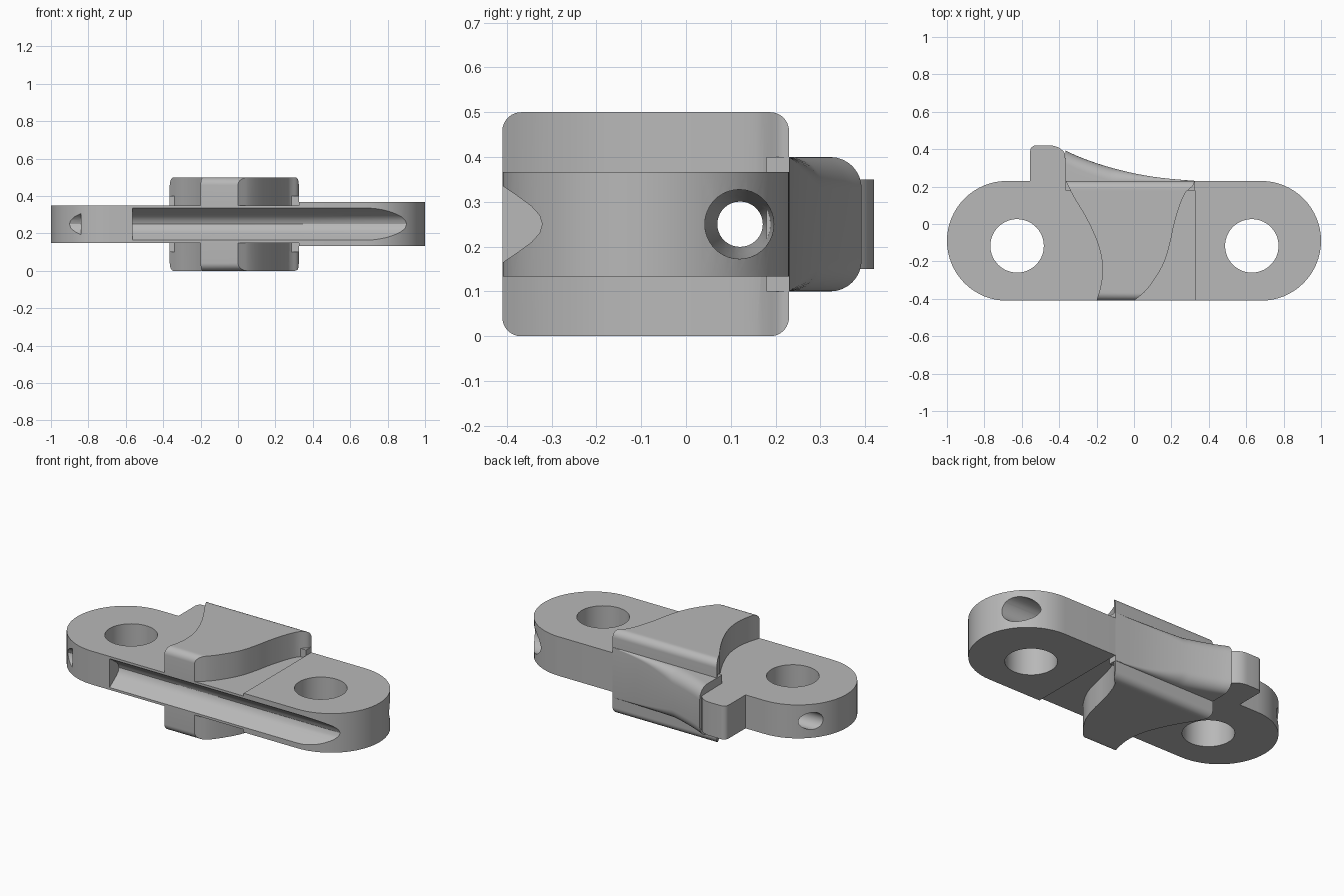
import bpy, bmesh, math

cube = bpy.data.objects.get("Cube")
if cube:
    bpy.data.objects.remove(cube, do_unlink=True)

metal = bpy.data.materials.new("plain_grey")
metal.use_nodes = True
GREY = (0.48, 0.48, 0.48, 1)
metal.diffuse_color = GREY
metal.node_tree.nodes["Principled BSDF"].inputs["Base Color"].default_value = GREY

MID = 0.25            # height of the symmetry plane
BACK, FRONT = 0.23, -0.41


def loft(name, rings):
    """Skin a list of equal-sized closed rings and cap both ends."""
    bm = bmesh.new()
    loops = [[bm.verts.new(p) for p in ring] for ring in rings]
    n = len(loops[0])
    for a, b in zip(loops, loops[1:]):
        for i in range(n):
            j = (i + 1) % n
            bm.faces.new((a[i], a[j], b[j], b[i]))
    bm.faces.new(loops[0])
    bm.faces.new(loops[-1])
    bmesh.ops.recalc_face_normals(bm, faces=bm.faces)
    mesh = bpy.data.meshes.new(name)
    bm.to_mesh(mesh)
    bm.free()
    mesh.materials.append(metal)
    obj = bpy.data.objects.new(name, mesh)
    bpy.context.collection.objects.link(obj)
    return obj


def plate(name, outline, half):
    return loft(name, [[(x, y, MID + s * half) for x, y in outline] for s in (-1, 1)])


def arc(cx, cy, r, a0, a1, n=32):
    angles = [math.radians(a0 + (a1 - a0) * i / n) for i in range(n + 1)]
    return [(cx + r * math.cos(a), cy + r * math.sin(a)) for a in angles]


def smooth_curve(points, t):
    """Cubic interpolation of (position, value) pairs."""
    k = 0
    while k < len(points) - 2 and t > points[k + 1][0]:
        k += 1
    (x0, v0), (x1, v1) = points[k], points[k + 1]

    def slope(i):
        a, b = points[max(i - 1, 0)], points[min(i + 1, len(points) - 1)]
        return (b[1] - a[1]) / (b[0] - a[0])
    h = x1 - x0
    u = (t - x0) / h
    return ((2*u**3 - 3*u**2 + 1) * v0 + (u**3 - 2*u**2 + u) * h * slope(k)
            + (3*u**2 - 2*u**3) * v1 + (u**3 - u**2) * h * slope(k + 1))


# Thin half of the link, with the stop tab at its back
stop_tab = arc(-0.45, 0.32, 0.1, 35, 90, 8) + arc(-0.525, 0.39, 0.03, 90, 180, 6)
thin_outline = ([(0.325, FRONT), (0.325, BACK), (-0.365, BACK)] + stop_tab
                + [(-0.555, BACK)] + arc(-0.68, -0.09, 0.32, 90, 270))
thin_link = plate("thin_link", thin_outline, 0.1)

# Thick half of the link
thick_link = plate("thick_link", [(0.325, BACK), (0.325, FRONT)]
                   + arc(0.68, -0.09, 0.32, -90, 90), 0.117)

# Curved raised tooth, rounded along its front and back edges
LEFT = [(-0.41, -0.2), (-0.33, -0.178), (-0.25, -0.168), (-0.15, -0.18),
        (-0.05, -0.215), (0.05, -0.265), (0.15, -0.325), (0.23, -0.365)]
RIGHT = [(-0.41, 0.0), (-0.36, 0.06), (-0.28, 0.12), (-0.2, 0.163), (-0.1, 0.193),
         (0.0, 0.215), (0.1, 0.245), (0.17, 0.277), (0.205, 0.315), (0.23, 0.325)]
R = 0.042
steps = [R * (1 - math.cos(math.radians(a))) for a in range(0, 90, 10)]
stations = [FRONT + s for s in steps]
stations += [FRONT + R + (BACK - FRONT - 2 * R) * i / 36 for i in range(37)]
stations += [BACK - s for s in reversed(steps)]
rings = []
for y in stations:
    edge = max(R - min(y - FRONT, BACK - y), 0)
    half = MID - R + math.sqrt(max(R * R - edge * edge, 0))
    xl, xr = smooth_curve(LEFT, y), smooth_curve(RIGHT, y)
    rings.append([(xl, y, MID - half), (xr, y, MID - half),
                  (xr, y, MID + half), (xl, y, MID + half)])
tooth = loft("tooth", rings)

# Sweeping ramp behind the tooth
SWEEP = [(-0.365, 0.392), (-0.3, 0.362), (-0.2, 0.325), (-0.1, 0.295),
         (0.0, 0.271), (0.1, 0.253), (0.2, 0.241), (0.325, 0.231)]
rings = []
for i in range(37):
    x = -0.365 + 0.69 * i / 36
    back = smooth_curve(SWEEP, x)
    r = min(0.07, back - BACK)
    half = 0.15
    rings.append([(x, 0.18, MID - half)]
                 + [(x, y, z) for y, z in arc(back - r, MID - half + r, r, -90, 0, 8)]
                 + [(x, y, z) for y, z in arc(back - r, MID + half - r, r, 0, 90, 8)]
                 + [(x, 0.18, MID + half)])
ramp = loft("back_ramp", rings)

# Cutters: pin holes, tapered cross bore, front groove in two lengths
cutters = []
for side, cx in (("right", -0.625), ("left", 0.63)):
    cutters.append(plate(side + "_pin_cutter", arc(cx, -0.117, 0.143, 0, 350, 48), 0.4))


def bore_ring(x, r):
    return [(x, y, z) for y, z in arc(0.12, MID, r, 0, 350, 35)]


cutters.append(loft("bore_cutter", [bore_ring(-1.1, 0.048), bore_ring(1.1, 0.08)]))
vee = [(-0.49, 0.135), (-0.41, 0.086), (-0.375, 0.062), (-0.345, 0.04), (-0.327, 0.02)]
vee = vee + [(-0.321, 0)] + [(y, -z) for y, z in reversed(vee)]
for name, x0, x1 in (("end_groove", -1.1, -0.84), ("front_groove", -0.563, 1.1)):
    cutters.append(loft(name + "_cutter",
                        [[(x, y, MID + z) for y, z in vee] for x in (x0, x1)]))

# Cut every body part, then smooth it with sharp edges kept
for body in (thin_link, thick_link, tooth, ramp):
    bpy.ops.object.select_all(action="DESELECT")
    body.select_set(True)
    bpy.context.view_layer.objects.active = body
    for cutter in cutters:
        if body is ramp:
            continue
        mod = body.modifiers.new(cutter.name, "BOOLEAN")
        mod.operation = "DIFFERENCE"
        mod.solver = "EXACT"
        mod.object = cutter
        bpy.ops.object.modifier_apply(modifier=mod.name)
    bpy.ops.object.shade_smooth_by_angle(angle=math.radians(30))

for cutter in cutters:
    bpy.data.objects.remove(cutter, do_unlink=True)
